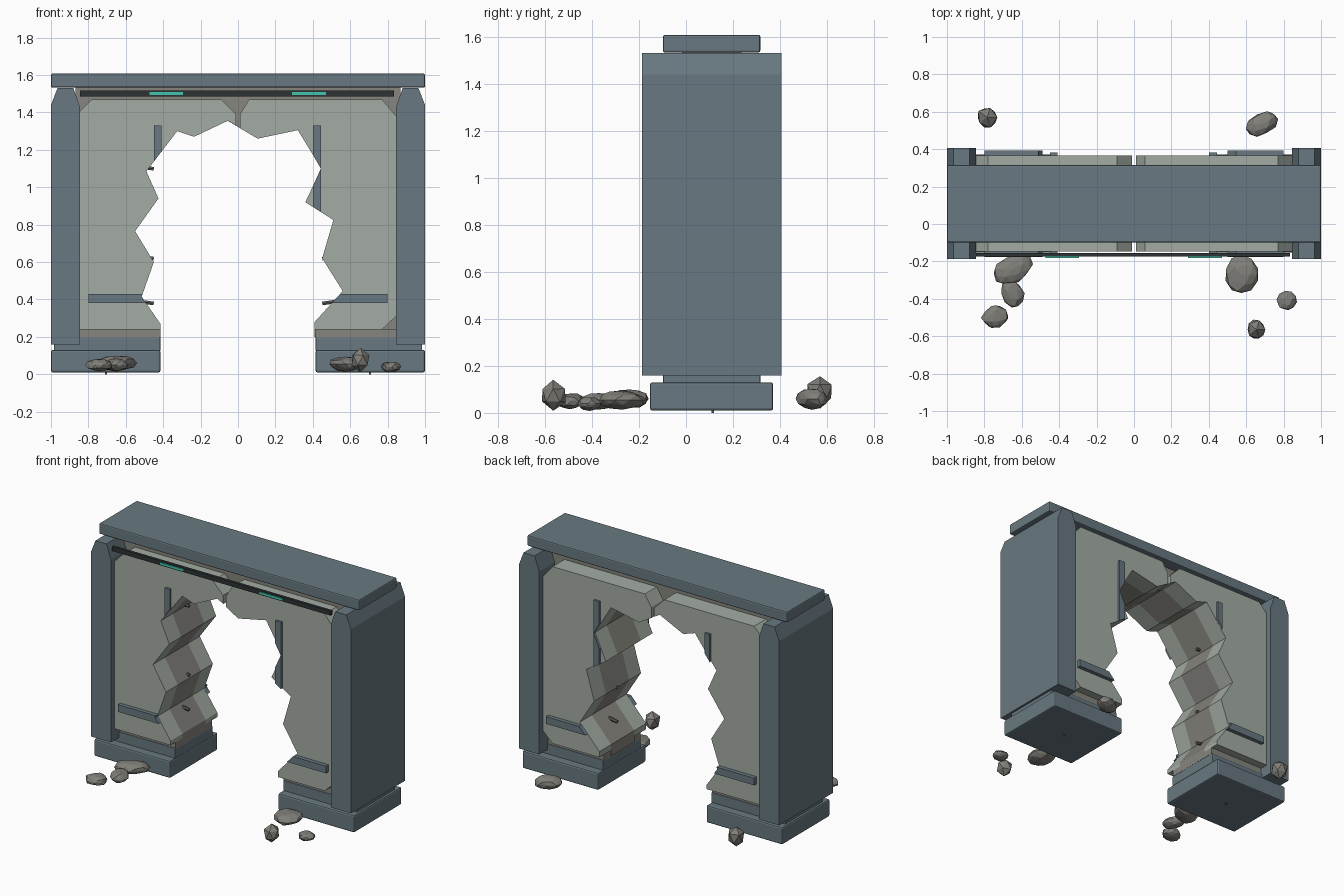
import bpy, bmesh, math, random
from mathutils import Matrix, Vector

random.seed(4)
if "Cube" in bpy.data.objects:
    bpy.data.objects.remove(bpy.data.objects["Cube"])

MID = 0.109  # y of the wall's centre plane


def material(name, rgb):
    m = bpy.data.materials.new(name)
    m.use_nodes = True
    m.diffuse_color = (*rgb, 1)
    m.node_tree.nodes["Principled BSDF"].inputs["Base Color"].default_value = (*rgb, 1)
    return m


BLUE = material("blue_grey_metal", (0.138, 0.191, 0.22))
PALE = material("pale_concrete", (0.37, 0.41, 0.37))
BROKEN = material("broken_concrete", (0.24, 0.235, 0.21))
RUBBLE = material("rubble_grey", (0.215, 0.21, 0.19))
DARK = material("dark_strip", (0.027, 0.032, 0.034))
GLOW = material("teal_light", (0.05, 0.56, 0.42))
STEEL = material("rebar_grey", (0.12, 0.12, 0.115))


def finish(bm, name, mat, bevel=0):
    bmesh.ops.recalc_face_normals(bm, faces=bm.faces)
    me = bpy.data.meshes.new(name)
    bm.to_mesh(me)
    bm.free()
    me.materials.append(mat)
    ob = bpy.data.objects.new(name, me)
    bpy.context.collection.objects.link(ob)
    if bevel:
        mod = ob.modifiers.new("edge_bevel", "BEVEL")
        mod.width, mod.segments = bevel, 2
    return ob


def prism(name, outline, y0, y1, mat, bevel=0):
    """Extrude an (x, z) outline from y0 to y1."""
    bm = bmesh.new()
    face = bm.faces.new([bm.verts.new((x, y0, z)) for x, z in outline])
    ext = bmesh.ops.extrude_face_region(bm, geom=[face])
    verts = [v for v in ext["geom"] if isinstance(v, bmesh.types.BMVert)]
    bmesh.ops.translate(bm, verts=verts, vec=(0, y1 - y0, 0))
    return finish(bm, name, mat, bevel)


def box(name, x0, x1, z0, z1, y0, y1, mat, bevel=0):
    return prism(name, [(x0, z0), (x1, z0), (x1, z1), (x0, z1)], y0, y1, mat, bevel)


def both_faces(name, outline, inner, outer, mat):
    """The same layer on the front and the back of the wall."""
    prism("front_" + name, outline, MID - outer, MID - inner, mat)
    prism("back_" + name, outline, MID + inner, MID + outer, mat)


# Jagged edges of the breach, bottom to top
left_edge = [(-0.415, 0.27), (-0.515, 0.415), (-0.45, 0.60), (-0.55, 0.765),
             (-0.425, 0.94), (-0.49, 1.085), (-0.325, 1.30), (-0.235, 1.27), (-0.055, 1.355)]
right_edge = [(0.41, 0.28), (0.56, 0.445), (0.45, 0.62), (0.51, 0.825),
              (0.36, 0.92), (0.445, 1.10), (0.32, 1.305), (0.105, 1.26)]

# Wall core, seen inside the breach and behind the chipped corners
prism("wall_core", [(-0.415, 0.2)] + left_edge + right_edge[::-1]
      + [(0.41, 0.2), (0.87, 0.2), (0.87, 1.535), (-0.87, 1.535), (-0.87, 0.2)],
      MID - 0.127, MID + 0.127, BROKEN)

# Outer panels with chipped corners
both_faces("left_panel", [(-0.415, 0.24)] + left_edge
           + [(-0.01, 1.33), (-0.01, 1.39), (-0.09, 1.47), (-0.78, 1.47),
              (-0.85, 1.40), (-0.85, 0.24)], 0.127, 0.257, PALE)
both_faces("right_panel", [(0.41, 0.24)] + right_edge
           + [(0.01, 1.316), (0.01, 1.39), (0.06, 1.47), (0.77, 1.47),
              (0.85, 1.375), (0.85, 0.315), (0.77, 0.24)], 0.127, 0.257, PALE)

# Trim strips, broken off at the breach
both_faces("left_rail", [(-0.8, 0.38), (-0.8, 0.43), (-0.51, 0.43),
                         (-0.515, 0.415), (-0.49, 0.38)], 0.25, 0.285, BLUE)
both_faces("right_rail", [(0.8, 0.38), (0.8, 0.43), (0.546, 0.43), (0.5, 0.38)],
           0.25, 0.285, BLUE)
both_faces("left_upright_trim", [(-0.45, 1.33), (-0.41, 1.33), (-0.41, 1.19), (-0.45, 1.137)],
           0.25, 0.273, BLUE)
both_faces("right_upright_trim", [(0.4, 1.33), (0.445, 1.33), (0.445, 0.866), (0.4, 0.895),
                                  (0.4, 1.005), (0.443, 1.10), (0.4, 1.174)],
           0.25, 0.273, BLUE)

# Pillars, plinths, sills and broken rebar on each side
for side, s in (("left", 1), ("right", -1)):
    prism(side + "_pillar", [(s * x, z) for x, z in
          ((1, 0.16), (1, 1.44), (0.965, 1.53), (0.88, 1.53), (0.845, 1.43), (0.845, 0.16))],
          MID - 0.297, MID + 0.297, BLUE)
    box(side + "_plinth", s * 0.415, s, 0.01, 0.13, MID - 0.262, MID + 0.262, BLUE, 0.01)
    box(side + "_plinth_step", s * 0.415, s * 0.985, 0.125, 0.197, MID - 0.207, MID + 0.207, BLUE, 0.005)
    box(side + "_sill", s * 0.415, s * 0.85, 0.195, 0.24, MID - 0.2, MID + 0.2, BROKEN)
    box(side + "_foot_stud", s * 0.7, s * 0.71, 0, 0.02, MID, MID + 0.01, STEEL)
    for z in (0.385, 0.625, 1.105)[:3 if s < 0 else 2]:
        bm = bmesh.new()
        bmesh.ops.create_cone(bm, cap_ends=True, segments=6, radius1=0.011, radius2=0.011,
                              depth=0.09, matrix=Matrix.Translation((s * 0.495, MID, z))
                              @ Matrix.Rotation(math.radians(82 * s), 4, "Y"))
        finish(bm, side + "_rebar", STEEL)

# Top beam and light bar
box("top_beam", -1, 1, 1.533, 1.608, MID - 0.207, MID + 0.207, BLUE, 0.008)
box("light_bar", -0.845, 0.835, 1.485, 1.516, -0.175, -0.155, DARK)
for x in (-0.383, 0.38):
    box("light_strip", x - 0.09, x + 0.09, 1.493, 1.508, -0.181, -0.174, GLOW)


# Fallen rubble
def rock(x, y, z, sx, sy, sz, turn=0, detail=1):
    bm = bmesh.new()
    bmesh.ops.create_icosphere(bm, subdivisions=detail, radius=1)
    for v in bm.verts:
        v.co *= random.uniform(0.88, 1.06)
    bm.transform(Matrix.Translation((x, y, z)) @ Matrix.Rotation(math.radians(turn), 4, "Z")
                 @ Matrix.Diagonal(Vector((sx, sy, sz, 1))))
    finish(bm, "rubble", RUBBLE)


rock(-0.65, -0.24, 0.06, 0.115, 0.075, 0.042, 25, 2)
rock(-0.65, -0.37, 0.05, 0.06, 0.085, 0.036, 25, 2)
rock(-0.74, -0.495, 0.05, 0.075, 0.062, 0.036, 20, 2)
rock(0.575, -0.27, 0.055, 0.088, 0.105, 0.04, 0, 2)
rock(0.815, -0.41, 0.04, 0.055, 0.053, 0.03, 10, 2)
rock(0.655, -0.565, 0.075, 0.055, 0.06, 0.064)
rock(0.685, 0.535, 0.06, 0.095, 0.058, 0.046, 28, 2)
rock(-0.785, 0.57, 0.09, 0.062, 0.062, 0.07)
